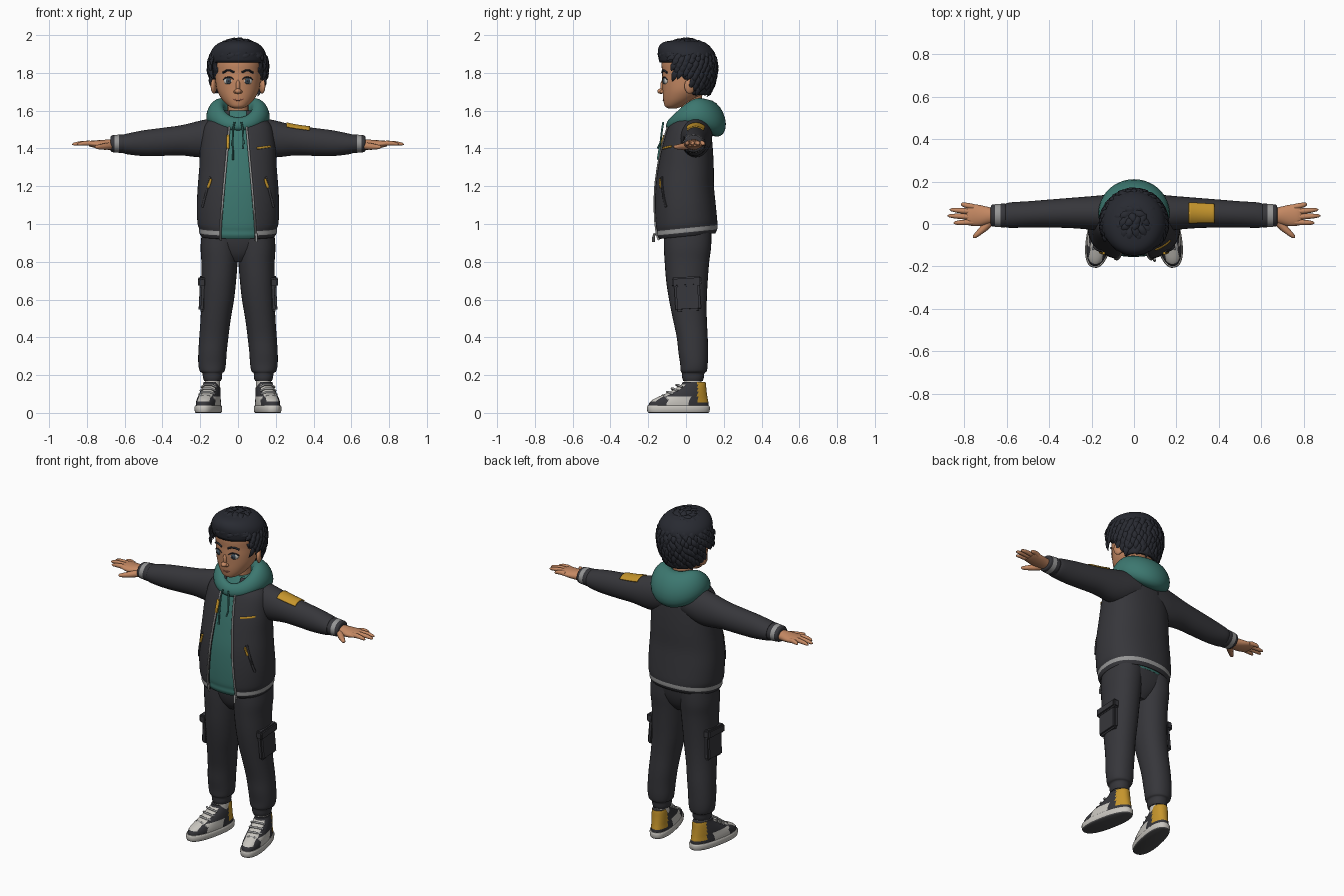
import bpy, bmesh, math, random
from math import sin, cos, pi
from mathutils import Vector, Matrix

if "Cube" in bpy.data.objects:
    bpy.data.objects.remove(bpy.data.objects["Cube"])

random.seed(4)
COLOURS = {
    "charcoal": (.037, .037, .043), "hair_black": (.021, .023, .031), "teal": (.045, .185, .16),
    "skin": (.56, .25, .125), "off_white": (.58, .56, .52), "rib_grey": (.30, .30, .30),
    "mustard": (.56, .30, .025), "iris_blue": (.05, .075, .10), "lip": (.33, .11, .07), "sole_grey": (.07, .07, .072)}
MATS = {}
for key, rgb in COLOURS.items():
    MATS[key] = bpy.data.materials.new(key)
    MATS[key].diffuse_color = (*rgb, 1)


def finish(name, bm, mats, mirror=False, rule=None, thick=0, angle=45, matrix=None):
    """Turn a bmesh into a shaded object; rule(face centre, normal) picks the material."""
    mats = [mats] if isinstance(mats, str) else mats
    bmesh.ops.recalc_face_normals(bm, faces=bm.faces)
    bm.normal_update()
    if rule:
        for f in bm.faces:
            f.material_index = rule(f.calc_center_median(), f.normal)
    if matrix:
        bm.transform(matrix)
    me = bpy.data.meshes.new(name)
    bm.to_mesh(me)
    bm.free()
    for m in mats:
        me.materials.append(MATS[m])
    ob = bpy.data.objects.new(name, me)
    bpy.context.collection.objects.link(ob)
    bpy.context.view_layer.objects.active = ob
    ob.select_set(True)
    bpy.ops.object.shade_smooth_by_angle(angle=math.radians(angle))
    ob.select_set(False)
    if thick:
        mod = ob.modifiers.new("thickness", 'SOLIDIFY')
        mod.thickness, mod.offset = thick, -1
    if mirror:
        ob.modifiers.new("mirror", 'MIRROR').use_mirror_merge = False
    return ob


def smooth(rows, k=4):
    """Catmull-Rom interpolation through rows of numbers."""
    out = []
    for i in range(len(rows) - 1):
        a, b, c, d = rows[max(i - 1, 0)], rows[i], rows[i + 1], rows[min(i + 2, len(rows) - 1)]
        for j in range(k):
            t = j / k
            out.append([.5 * (2 * q + (r - p) * t + (2 * p - 5 * q + 4 * r - s) * t * t + (3 * q - p - 3 * r + s) * t ** 3)
                        for p, q, r, s in zip(a, b, c, d)])
    return out + [list(rows[-1])]


def skin_rings(bm, rings, closed=True, caps=True):
    vs = [[bm.verts.new(p) for p in r] for r in rings]
    n = len(vs[0])
    for a, b in zip(vs, vs[1:]):
        for i in range(n if closed else n - 1):
            bm.faces.new((a[i], a[(i + 1) % n], b[(i + 1) % n], b[i]))
    if caps and closed:
        bm.faces.new(vs[0][::-1])
        bm.faces.new(vs[-1])


def loft(rows, axis='Z', n=40, e=2.0, arc=None, gap=None, k=4, caps=True, grow=0):
    """Rows of (station, centre1, centre2, radius1, radius2) skinned along an axis."""
    bm, rings = bmesh.new(), []
    for s, c1, c2, r1, r2 in smooth(rows, k):
        a0, a1 = arc or (-pi / 2, 1.5 * pi)
        if gap:
            d = math.asin((gap(s) / r1) ** (e / 2))
            a0, a1 = a0 + d, a1 - d
        open_ = bool(arc or gap)
        ring = []
        for i in range(n):
            a = a0 + (a1 - a0) * i / (n - 1 if open_ else n)
            u = c1 + (r1 + grow) * math.copysign(abs(cos(a)) ** (2 / e), cos(a))
            v = c2 + (r2 + grow) * math.copysign(abs(sin(a)) ** (2 / e), sin(a))
            ring.append((u, v, s) if axis == 'Z' else (s, u, v))
        rings.append(ring)
    skin_rings(bm, rings, not (arc or gap), caps)
    return bm


def sweep(bm, pts, radii, up=(0, 0, 1), n=8, flat=1.0):
    """Tube through points with varying radius; flat scales it along up."""
    pts, rings = [Vector(p) for p in pts], []
    for i, p in enumerate(pts):
        t = (pts[min(i + 1, len(pts) - 1)] - pts[max(i - 1, 0)]).normalized()
        side = t.cross(Vector(up)).normalized()
        v, r = side.cross(t), radii[i]
        rings.append([p + side * r * cos(2 * pi * j / n) + v * r * flat * sin(2 * pi * j / n) for j in range(n)])
    skin_rings(bm, rings)


def cord(name, pts, r, mat, mirror=False, up=(0, 1, 0)):
    bm = bmesh.new()
    sweep(bm, pts, [r] * len(pts), up)
    return finish(name, bm, mat, mirror)


def ball(name, c, r, mat, mirror=False, turn=0):
    bm = bmesh.new()
    bmesh.ops.create_uvsphere(bm, u_segments=20, v_segments=12, radius=1)
    m = Matrix.Translation(c) @ Matrix.Rotation(turn, 4, 'Z') @ Matrix.Diagonal((*r, 1))
    return finish(name, bm, mat, mirror, matrix=m)


def slab(name, c, size, mat, bevel, turn=(0, 0, 0)):
    bm = bmesh.new()
    bmesh.ops.create_cube(bm, size=1)
    bm.transform(Matrix.Diagonal((*size, 1)))
    bmesh.ops.bevel(bm, geom=bm.edges[:], offset=bevel, segments=2, affect='EDGES')
    m = Matrix.Translation(c) @ Matrix.Rotation(turn[0], 4, 'X') @ Matrix.Rotation(turn[1], 4, 'Y')
    return finish(name, bm, mat, True, matrix=m)


# Jacket body: open-fronted shell, hem sheared up towards the back
E = 2.3
JACKET = [(.935, 0, 0, .195, .155), (.955, 0, 0, .205, .165), (.978, 0, 0, .207, .166), (1.01, 0, -.003, .215, .168),
          (1.1, 0, -.008, .218, .165), (1.2, 0, -.01, .213, .158), (1.3, 0, -.003, .205, .15), (1.4, 0, .005, .2, .137),
          (1.5, 0, .015, .185, .117), (1.55, 0, .025, .155, .1), (1.6, 0, .03, .1, .075)]
DENSE = smooth(JACKET, 16)


def opening(z):
    return .047 + .045 * max(0, min(1, (1.5 - z) / .5))


def front(x, z, out=0.0):
    _, _, cy, rx, ry = min(DENSE, key=lambda r: abs(r[0] - z))
    return (x, cy - ry * (1 - min(1, abs(x) / rx) ** E) ** (1 / E) - out, z)


def shear(bm):
    for v in bm.verts:
        v.co.z += .1 * v.co.y * max(0, min(1, (1.2 - v.co.z) / .2))
    return bm


stripe = lambda c, n: int(.957 < c.z - .1 * c.y < .978)
finish("jacket_body", shear(loft(JACKET, n=64, e=E, gap=opening)), ["charcoal", "rib_grey"], rule=stripe, thick=.012)
bm = bmesh.new()
zs = [.93 + .03 * i for i in range(21)]
sweep(bm, [front(opening(z), z, .001) for z in zs], [.0055] * 21, (0, 1, 0))
finish("jacket_zip_edge", shear(bm), "rib_grey", True)
cord("zip_slider", [(.095, -.165, .95), (.097, -.172, .93), (.097, -.172, .905)], .007, "rib_grey")

# Hoodie inside the jacket
inner = [(z, cx, cy, rx - .02, ry - .018) for z, cx, cy, rx, ry in JACKET]
finish("hoodie_body", shear(loft(inner, n=48, e=E)), "teal")

# Hood draped round the neck, fuller at the back
bm, rings = bmesh.new(), []
for i in range(49):
    a = 2 * pi * i / 48
    f = (1 - cos(a)) / 2
    c = Vector((.118 * sin(a), .03 - .11 * cos(a), 1.53 + .03 * f + .045 * sin(pi * f)))
    out = Vector((sin(a), -cos(a), 0))
    rr, rz = .024 + .043 * f, .034 + .064 * f
    rings.append([c + out * rr * (cos(b) - .35 * sin(b)) + Vector((0, 0, rz * sin(b)))
                  for b in [2 * pi * j / 20 for j in range(20)]])
skin_rings(bm, rings, caps=False)
bmesh.ops.remove_doubles(bm, verts=bm.verts, dist=1e-5)
finish("hood", bm, "teal")
for x, z in ((-.026, 1.34), (.026, 1.4)):
    cord("drawstring", [(x * .7, -.12, 1.54), (x, -.127, 1.5), (x * 1.1, -.135, 1.43), (x, -.15, z)], .005, "teal")

# Sleeves, cuffs and shoulder patch
ARM = [(.06, .05, 1.475, .09, .09), (.13, .052, 1.46, .085, .1), (.2, .052, 1.45, .079, .097), (.3, .052, 1.443, .071, .08),
       (.4, .049, 1.435, .066, .074), (.5, .045, 1.428, .062, .068), (.58, .042, 1.424, .06, .056), (.605, .04, 1.424, .056, .05)]
finish("sleeve", loft(ARM, 'X', n=32), "charcoal", True)
CUFF = [(.6, .04, 1.425, .05, .044), (.61, .04, 1.425, .056, .049), (.63, .04, 1.425, .055, .048),
        (.655, .04, 1.425, .053, .046), (.67, .04, 1.425, .05, .043), (.675, .04, 1.425, .04, .034)]
finish("cuff", loft(CUFF, 'X', n=32), ["charcoal", "rib_grey"], True, lambda c, n: int(.63 < c.x < .655))
patch = [r for r in smooth(ARM, 10) if .258 < r[0] < .385]
finish("sleeve_patch", loft(patch, 'X', n=16, arc=(.9, 2.25), k=1, grow=.006), "mustard", thick=.008)

# Hands
PALM = [(.655, .04, 1.42, .034, .028), (.69, .04, 1.42, .041, .027), (.73, .04, 1.421, .05, .023),
        (.77, .043, 1.424, .051, .018), (.79, .044, 1.424, .046, .012)]
finish("palm", loft(PALM, 'X', n=24), "skin", True)
for y0, x1, y1 in ((.08, .815, .094), (.057, .868, .068), (.033, .878, .039), (.009, .85, .005)):
    bm = bmesh.new()
    pts = [(.755 + (x1 - .755) * t, y0 + (y1 - y0) * t, 1.424 + .006 * sin(pi * t) - .003 * t) for t in (0, .35, .7, .92, 1)]
    sweep(bm, pts, [.014, .0135, .0115, .008, .002], n=10)
    finish("finger", bm, "skin", True)
bm = bmesh.new()
sweep(bm, [(.675, .012, 1.413), (.705, -.018, 1.41), (.735, -.045, 1.408), (.752, -.06, 1.408), (.757, -.065, 1.408)],
      [.02, .018, .013, .009, .002], n=10)
finish("thumb", bm, "skin", True)

# Jacket details: chest zip, tab, slanted hip pockets
cord("chest_zip", [front(.1 + .014 * i, 1.4 + .002 * i, .002) for i in range(6)], .006, "mustard", up=(0, 0, 1))
cord("zip_tab", [front(-.053, 1.47 - .018 * i, .003) for i in range(5)], .009, "mustard")
cord("hip_pocket_welt", [front(.148 + .008 * i, 1.25 - .032 * i, .001) for i in range(6)], .007, "charcoal", True)
cord("hip_pocket_pull", [front(.143 + .005 * i, 1.24 - .016 * i, .006) for i in range(4)], .007, "mustard", True)

# Trousers with cargo pockets
LEG = [(.17, .135, .037, .045, .052), (.185, .135, .037, .05, .057), (.21, .136, .038, .053, .06), (.222, .137, .041, .066, .069),
       (.26, .137, .042, .073, .073), (.32, .135, .038, .075, .078), (.4, .128, .033, .077, .082), (.5, .118, .02, .08, .09),
       (.6, .108, .01, .087, .1), (.7, .102, .005, .092, .11), (.8, .098, .005, .096, .118), (.88, .098, .008, .1, .125),
       (.97, .09, .01, .1, .125)]
finish("trouser_leg", loft(LEG, n=32, e=2.15), "charcoal", True)
finish("trouser_seat", loft([(.8, 0, .005, .05, .07), (.84, 0, .006, .1, .1), (.9, 0, .008, .17, .12), (.98, 0, .01, .18, .13)], e=2.4), "charcoal")
slab("cargo_pocket", (.188, .008, .615), (.034, .135, .15), "charcoal", .01, (.06, -.05, 0))
slab("pocket_flap", (.19, .003, .695), (.042, .155, .05), "charcoal", .008, (.06, -.05, 0))

# Shoes, toes turned out
turn = Matrix.Translation((.157, -.04, 0)) @ Matrix.Rotation(.2, 4, 'Z')
SOLE = [(0, 0, 0, .056, .16), (.006, 0, 0, .061, .167), (.03, 0, 0, .063, .169), (.038, 0, 0, .059, .165)]
finish("shoe_sole", loft(SOLE, e=2.4, k=2), ["off_white", "sole_grey"], True, lambda c, n: int(n.z < -.5), matrix=turn)
UPPER = [(.034, 0, 0, .057, .162), (.055, 0, .003, .057, .158), (.075, 0, .014, .055, .143), (.1, 0, .04, .052, .113),
         (.125, 0, .064, .048, .086), (.15, 0, .082, .043, .066), (.163, 0, .084, .04, .062)]


def panels(c, n):
    if c.y > .095 and c.z > .055:
        return 2
    if c.y < -.115 and c.z < .058 or c.z > .15:
        return 1
    if abs(c.x) < .033 and c.y < .04:
        return 0
    return 0 if -.07 < c.y < .05 and c.z < .09 else 1


finish("shoe_upper", loft(UPPER, n=56, e=2.25), ["off_white", "charcoal", "mustard"], True, panels, matrix=turn)
for i in range(4):
    y, z = -.082 + .025 * i, .091 + .019 * i
    bm = bmesh.new()
    sweep(bm, [(-.04, y + .02, z - .012), (-.02, y, z), (.02, y, z), (.04, y + .02, z - .012)], [.006] * 4)
    finish("shoe_lace", bm, "rib_grey", True, matrix=turn)
finish("sock", loft([(.12, .135, .037, .04, .045), (.16, .135, .037, .04, .046), (.2, .135, .037, .038, .045)], n=24), "off_white", True)

# Head, neck and face
finish("neck", loft([(1.5, 0, .035, .065, .06), (1.58, 0, .03, .055, .055), (1.7, 0, .025, .056, .06)], n=24), "skin")
HEAD = [(1.612, 0, -.072, .022, .022), (1.622, 0, -.066, .046, .045), (1.645, 0, -.045, .073, .073), (1.675, 0, -.025, .095, .097),
        (1.71, 0, -.01, .111, .114), (1.755, 0, 0, .119, .127), (1.8, 0, .004, .122, .13), (1.86, 0, .002, .122, .13),
        (1.92, 0, 0, .1, .1), (1.95, 0, 0, .05, .05)]
finish("head", loft(HEAD), "skin")
ball("ear", (.128, .02, 1.73), (.014, .03, .04), "skin", True, .35)
ball("nose_tip", (0, -.133, 1.703), (.018, .019, .014), "skin")
ball("nose_bridge", (0, -.122, 1.73), (.012, .014, .034), "skin")
ball("nostril", (.014, -.126, 1.7), (.01, .012, .009), "skin", True)
ball("eye_white", (.05, -.106, 1.757), (.027, .014, .019), "off_white", True, .35)
ball("iris", (.049, -.112, 1.757), (.0165, .012, .0175), "iris_blue", True, .35)
ball("pupil", (.048, -.1165, 1.757), (.008, .0095, .009), "hair_black", True, .3)
cord("upper_lash", [(.022, -.122, 1.763), (.035, -.12, 1.775), (.05, -.117, 1.778), (.066, -.109, 1.774), (.078, -.1, 1.764)], .0035, "hair_black", True)
cord("brow", [(.02, -.126, 1.803), (.04, -.123, 1.812), (.06, -.115, 1.812), (.08, -.101, 1.801)], .0055, "hair_black", True)
cord("mouth", [(-.03, -.111, 1.664), (-.015, -.118, 1.657), (0, -.12, 1.655), (.015, -.118, 1.657), (.03, -.111, 1.664)], .004, "lip", up=(0, 0, 1))

# Hair: cropped cap cut along the hairline, covered in tapered locks
def hairline(y):
    return 1.85 if y < -.06 else 1.77 if y < .035 else 1.68


CAP = [(1.675, 0, .06, .085, .07), (1.72, 0, .042, .113, .098), (1.78, 0, .03, .131, .123), (1.84, 0, .01, .143, .145),
       (1.9, 0, .002, .147, .15), (1.94, 0, -.008, .125, .135), (1.965, 0, -.012, .085, .1), (1.975, 0, -.015, .02, .02)]
bm = loft(CAP, n=48)
cut = [f for f in bm.faces if f.calc_center_median().z < hairline(f.calc_center_median().y)]
bmesh.ops.delete(bm, geom=cut, context='FACES')
finish("hair_cap", bm, "hair_black", thick=.02)

C, R = Vector((0, .003, 1.835)), Vector((.15, .153, .138))


def on_scalp(p, s):
    d = p - C
    q = Vector((d.x / R.x, d.y / R.y, d.z / R.z * (1 if d.z > 0 else .65)))
    return C + d * (s / q.length)


bm, crown, N = bmesh.new(), Vector((.01, .07, 1.96)), 330
for i in range(N):
    u, a = 1 - 1.75 * (i + .5) / N, i * 2.39996
    w = math.sqrt(1 - u * u)
    base = on_scalp(C + Vector((R.x * w * cos(a), R.y * w * sin(a), R.z * u)), 1)
    if base.z < hairline(base.y) + .035:
        continue
    nrm = (base - C).normalized()
    fringe = base.y < -.06
    flow = base - crown + Vector((random.uniform(-.05, .05), 0, 0))
    if fringe:
        flow = Vector((.5 + 3 * base.x, -.5, .35))
    flow = (flow - nrm * flow.dot(nrm)).normalized()
    length, lift = random.uniform(.055, .08), random.uniform(.05, .11) + .03 * fringe
    pts = [on_scalp(base + flow * length * (t - .25), .97 + .06 * sin(pi * t) + lift * t * t) for t in (0, .25, .5, .75, 1)]
    sweep(bm, pts, [.008, .017, .017, .011, .001], nrm, n=6, flat=.55)
finish("hair_locks", bm, "hair_black", angle=50)

for m in bpy.data.materials:
    if m.users and not m.is_grease_pencil:
        m.use_nodes = True
        m.node_tree.nodes["Principled BSDF"].inputs["Base Color"].default_value = m.diffuse_color
